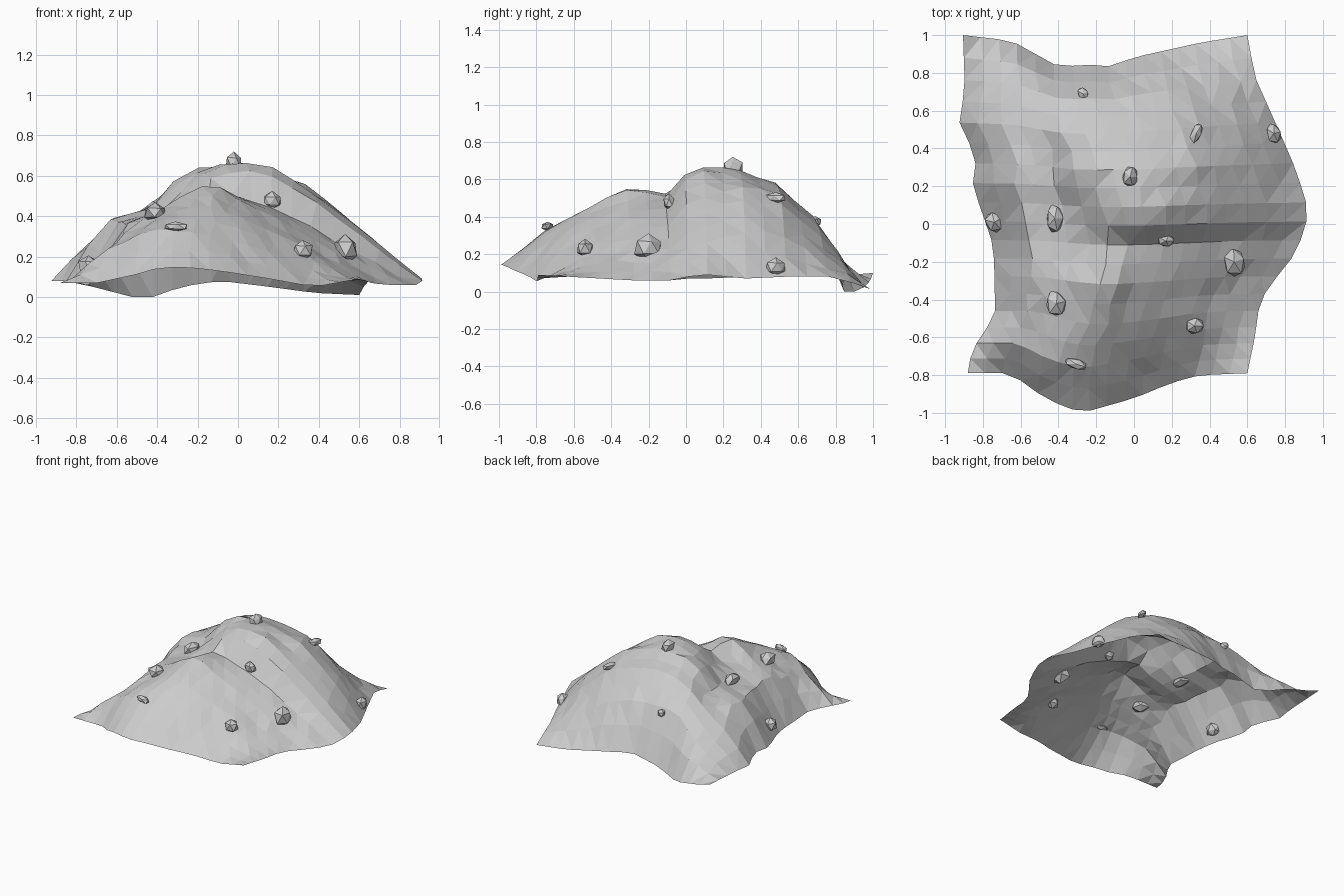
import bpy, bmesh, random
from mathutils import Vector
from mathutils.bvhtree import BVHTree

random.seed(4)
NU, NV = 16, 18


def interp(pts, t):
    """Piecewise linear lookup in a list of (position, value)."""
    if t <= pts[0][0]:
        return pts[0][1]
    for (a, p), (b, q) in zip(pts, pts[1:]):
        if t <= b:
            return p + (q - p) * (t - a) / (b - a)
    return pts[-1][1]


# Outline of the mound: x of left/right edge by y, y of front/back edge by u
LEFT = [(-.79, -.88), (-.67, -.86), (-.55, -.78), (-.5, -.735), (-.2, -.74), (-.1, -.75), (.05, -.8),
        (.2, -.855), (.35, -.835), (.55, -.93), (.7, -.895), (1, -.905)]
RIGHT = [(-.79, .6), (-.6, .64), (-.45, .66), (-.35, .7), (-.15, .86), (-.02, .905), (.07, .925),
         (.28, .86), (.42, .8), (.6, .72), (.78, .64), (1, .6)]
FRONT = [(0, -.79), (.16, -.79), (.22, -.87), (.33, -.96), (.41, -1), (.6, -.92), (.73, -.84), (.83, -.8), (1, -.79)]
BACK = [(0, 1), (.17, .97), (.33, .83), (.42, .845), (.5, .835), (.6, .885), (.83, .96), (1, 1)]

# Cross-sections: heights at the stations US for each row position v
US = (0, .0625, .125, .25, .32, .4, .53, .7, .85, 1)
SECTIONS = [
    (0, (.07, .07, .07, .11, .14, .15, .13, .09, .05, .09)),
    (.111, (.08, .17, .23, .31, .33, .33, .30, .21, .12, .08)),
    (.222, (.07, .20, .31, .40, .43, .46, .41, .29, .17, .07)),
    (.333, (.06, .22, .36, .44, .50, .57, .47, .33, .18, .06)),
    (.444, (.06, .22, .37, .43, .47, .54, .46, .33, .19, .06)),
    (.5, (.07, .22, .37, .43, .50, .61, .62, .46, .27, .08)),
    (.555, (.07, .24, .37, .43, .53, .65, .68, .50, .29, .09)),
    (.667, (.08, .26, .38, .45, .59, .65, .64, .56, .36, .07)),
    (.778, (.08, .20, .29, .42, .51, .57, .58, .52, .34, .08)),
    (.889, (.08, .14, .20, .32, .38, .41, .41, .34, .20, .08)),
    (.944, (.09, .11, .14, .18, .22, .24, .26, .21, .13, .05)),
    (1, (.10, .07, .05, 0, 0, .05, .08, .05, .02, .01)),
]


def height(u, v):
    return interp([(p, interp(list(zip(US, h)), u)) for p, h in SECTIONS], v)


def point(i, j):
    u, v = i / NU, j / NV
    inner = 0 < i < NU and 0 < j < NV
    if inner:
        u += random.uniform(-.008, .008)
    y = -.9 + 1.8 * v + (interp(FRONT, u) + .9) * (1 - v) ** 4 + (interp(BACK, u) - .9) * v ** 4
    left, right = interp(LEFT, y), interp(RIGHT, y)
    z = height(u, v)
    if inner:
        z += random.uniform(-.008, .008)
    return Vector((left + (right - left) * u, y, max(z, 0)))


def make_object(name, bm):
    mesh = bpy.data.meshes.new(name)
    bm.to_mesh(mesh)
    obj = bpy.data.objects.new(name, mesh)
    bpy.context.collection.objects.link(obj)
    return obj


# Open faceted ground surface
bm = bmesh.new()
grid = [[bm.verts.new(point(i, j)) for i in range(NU + 1)] for j in range(NV + 1)]
for j in range(NV):
    for i in range(NU):
        bm.faces.new((grid[j][i], grid[j][i + 1], grid[j + 1][i + 1], grid[j + 1][i]))
bmesh.ops.triangulate(bm, faces=bm.faces[:])
ground = BVHTree.FromBMesh(bm)
make_object("mound", bm)
bm.free()

# Scattered stones resting on the ground: x, y, half sizes, turn
ROCKS = [
    (-.02, .25, .045, .06, .05, 0), (.17, -.09, .05, .035, .045, 0),
    (.53, -.20, .065, .08, .075, .3), (.32, -.54, .055, .05, .055, 0),
    (-.41, -.42, .06, .075, .05, .2), (-.31, -.74, .07, .03, .025, -.3),
    (-.74, .01, .05, .06, .055, .5), (.74, .48, .045, .06, .055, .2),
    (.33, .48, .03, .065, .03, -.4), (-.27, .69, .03, .04, .03, .3),
    (-.42, .03, .05, .08, .045, 0),
]
for n, (x, y, sx, sy, sz, turn) in enumerate(ROCKS):
    hit = ground.ray_cast(Vector((x, y, 2)), Vector((0, 0, -1)))[0]
    bm = bmesh.new()
    bmesh.ops.create_icosphere(bm, subdivisions=1, radius=1)
    for vert in bm.verts:
        vert.co *= random.uniform(.88, 1.1)
        vert.co = Vector((vert.co.x * sx, vert.co.y * sy, vert.co.z * sz))
    rock = make_object(f"rock_{n + 1}", bm)
    bm.free()
    rock.location = hit + Vector((0, 0, .015))
    rock.rotation_euler = (0, 0, turn)
